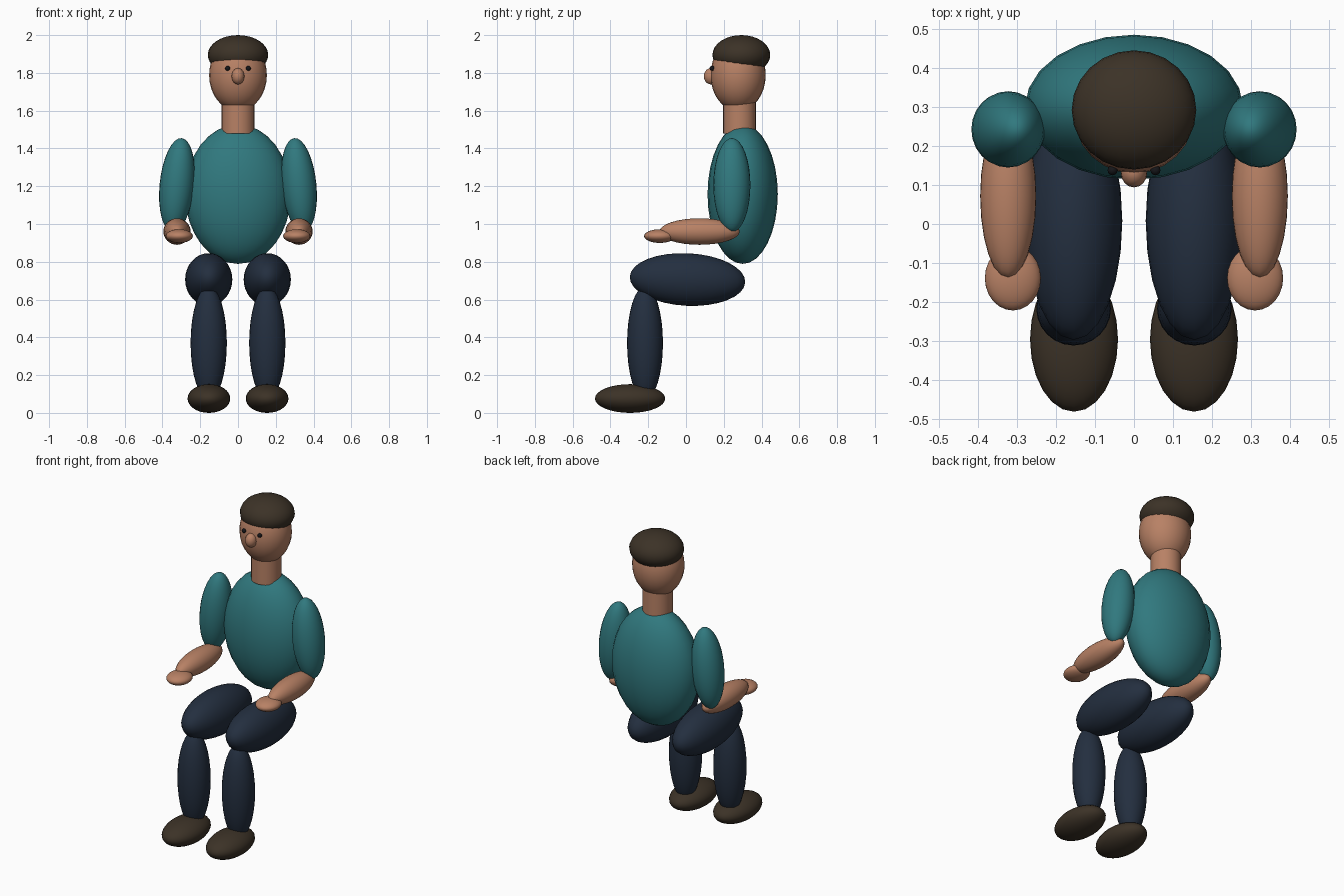
import bpy
import math

if "Cube" in bpy.data.objects:
    bpy.data.objects.remove(bpy.data.objects["Cube"])


def material(name, rgb):
    m = bpy.data.materials.new(name)
    m.diffuse_color = (*rgb, 1.0)
    m.use_nodes = True
    m.node_tree.nodes["Principled BSDF"].inputs["Base Color"].default_value = m.diffuse_color
    return m


TEAL = material("teal_cloth", (0.030, 0.190, 0.210))
SKIN = material("skin", (0.480, 0.220, 0.130))
NAVY = material("navy_cloth", (0.017, 0.028, 0.050))
BROWN = material("dark_brown", (0.045, 0.032, 0.020))
BLACK = material("eye_black", (0.008, 0.008, 0.010))


def finish(name, mat):
    ob = bpy.context.object
    ob.name = name
    ob.data.materials.append(mat)
    bpy.ops.object.shade_smooth_by_angle(angle=math.radians(40))
    return ob


def ellipsoid(name, mat, centre, radii, tilt=(0, 0, 0), segments=24, rings=16):
    bpy.ops.mesh.primitive_uv_sphere_add(
        segments=segments, ring_count=rings, radius=1, location=centre, rotation=tilt)
    bpy.context.object.scale = radii
    return finish(name, mat)


def pair(name, mat, centre, radii, tilt=(0, 0, 0), **kw):
    """Matching parts on both sides of x = 0."""
    for side, s in (("left", 1), ("right", -1)):
        ellipsoid(f"{name}_{side}", mat, (s * centre[0], centre[1], centre[2]), radii,
                  (tilt[0], s * tilt[1], s * tilt[2]), **kw)


# Torso and neck
ellipsoid("torso", TEAL, (0, 0.30, 1.158), (0.28, 0.186, 0.369))
bpy.ops.mesh.primitive_cylinder_add(vertices=24, radius=0.087, depth=0.20,
                                    location=(0, 0.283, 1.58))
finish("neck", SKIN)

# Head, hair and face
ellipsoid("head", SKIN, (0, 0.276, 1.788), (0.153, 0.146, 0.19))
ellipsoid("hair", BROWN, (0, 0.293, 1.895), (0.16, 0.153, 0.105))
ellipsoid("nose", SKIN, (0, 0.132, 1.782), (0.034, 0.038, 0.043), segments=16, rings=10)
pair("eye", BLACK, (0.055, 0.138, 1.824), (0.013, 0.013, 0.013), segments=12, rings=8)

# Arms
pair("upper_arm", TEAL, (0.323, 0.243, 1.206), (0.092, 0.098, 0.25), (0, -0.10, 0))
pair("forearm", SKIN, (0.323, 0.072, 0.960), (0.072, 0.212, 0.070))
pair("hand", SKIN, (0.311, -0.139, 0.936), (0.072, 0.083, 0.036))

# Legs
pair("thigh", NAVY, (0.155, 0.008, 0.706), (0.125, 0.306, 0.139), (-0.05, 0, 0))
pair("shin", NAVY, (0.155, -0.217, 0.37), (0.096, 0.095, 0.30))
pair("shoe", BROWN, (0.154, -0.296, 0.076), (0.113, 0.186, 0.076))
